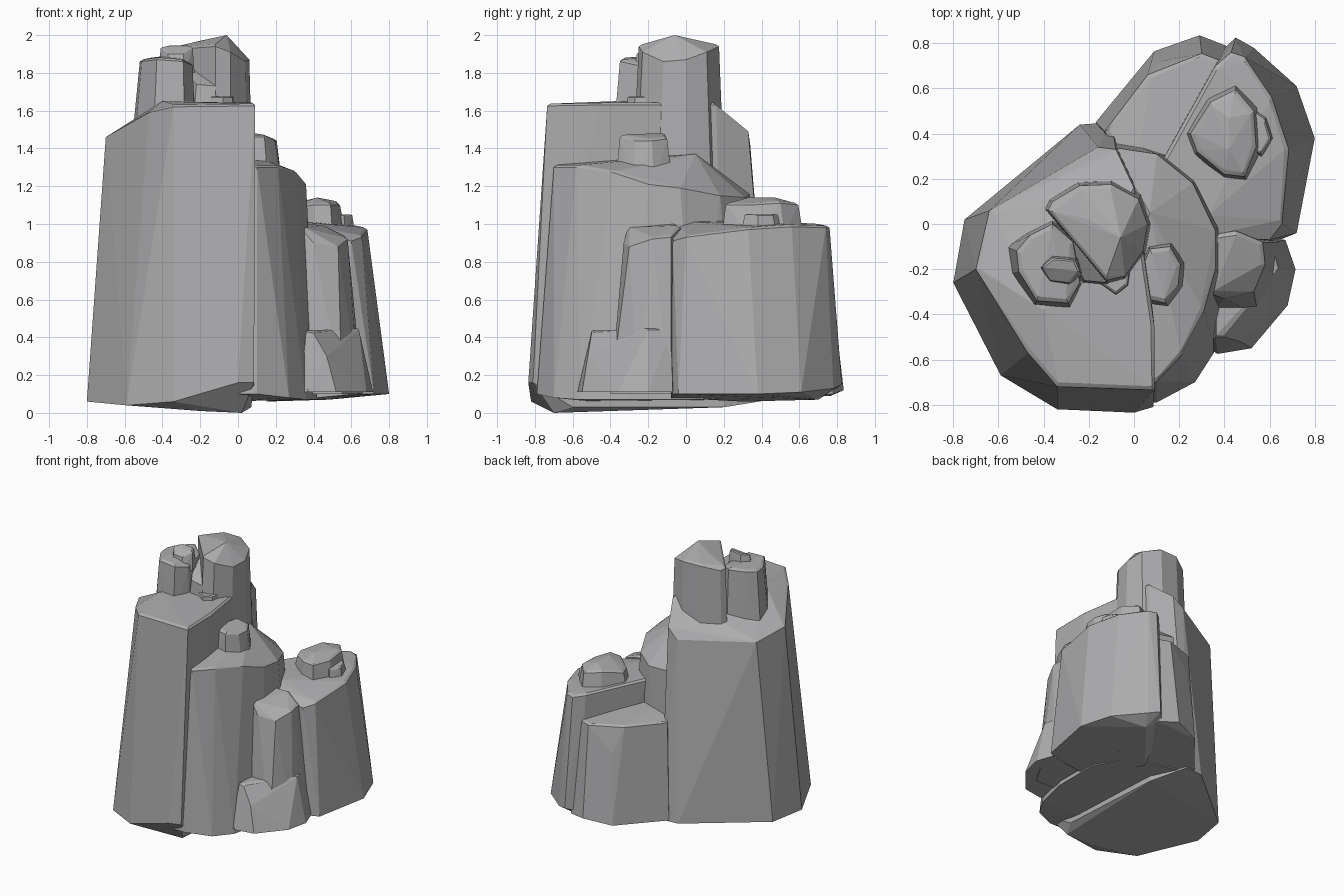
import bpy, bmesh
from mathutils import Vector

stone = bpy.data.materials.new("grey stone")
stone.diffuse_color = (0.42, 0.42, 0.43, 1)


def pillar(name, base, top, chamfer=0.02, extra=()):
    """Faceted rock: hull of a base ring, a top ring and a slightly raised inner top ring."""
    top = [Vector(p) for p in top]
    mid = sum(top, Vector()) / len(top)
    points = [Vector(p) for p in base] + top + [Vector(p) for p in extra]
    for p in top:
        step = (mid - p).to_2d().normalized() * chamfer
        points.append(p + Vector((step.x, step.y, chamfer * 0.6)))
    bm = bmesh.new()
    for p in points:
        bm.verts.new(p)
    hull = bmesh.ops.convex_hull(bm, input=bm.verts[:])
    loose = [v for v in bm.verts if not v.link_faces]
    bmesh.ops.delete(bm, geom=loose, context='VERTS')
    bmesh.ops.dissolve_limit(bm, angle_limit=0.05, verts=bm.verts[:], edges=bm.edges[:])
    bmesh.ops.recalc_face_normals(bm, faces=bm.faces[:])
    mesh = bpy.data.meshes.new(name)
    bm.to_mesh(mesh)
    bm.free()
    mesh.materials.append(stone)
    bpy.context.collection.objects.link(bpy.data.objects.new(name, mesh))


def flat(z, *xy):
    return [(x, y, z) for x, y in xy]


# Tall front-left column with a sloping back shoulder
pillar("main_column",
       [(-.80, -.26, .06), (-.59, -.67, .04), (-.34, -.82, .06), (0, -.835, .16), (.085, -.81, .16),
        (-.2, -.72, .01), (.02, -.70, 0), (.07, -.6, .03), (.02, .2, .03), (-.1, .45, .07),
        (-.24, .44, .07), (-.75, .02, .06)],
       [(-.70, -.20, 1.46), (-.47, -.57, 1.59), (-.34, -.72, 1.62), (.09, -.735, 1.625),
        (.09, -.45, 1.63), (.0, .16, 1.63), (-.08, .33, 1.49), (-.16, .34, 1.42), (-.64, .06, 1.42)],
       extra=[(-.40, -.38, 1.65)])

# Middle column on the right of it
pillar("right_column",
       [(.0, -.79, .10), (.10, -.79, .10), (.27, -.70, .08), (.36, -.56, .07), (.42, -.30, .07),
        (.42, .05, .07), (.28, .28, .07), (-.1, .40, .07), (-.1, -.5, .06)],
       [(.0, -.70, 1.31), (.10, -.70, 1.30), (.21, -.58, 1.30), (.31, -.38, 1.27), (.36, -.20, 1.21),
        (.36, -.03, 1.19), (.26, .18, 1.15), (.10, .31, 1.14), (-.1, .34, 1.16), (-.1, -.5, 1.33)],
       extra=[(.07, .05, 1.37), (.10, -.30, 1.345)])

# Back-right column
pillar("back_column",
       [(.30, .0, .08), (.42, -.08, .08), (.62, -.08, .10), (.72, -.04, .10), (.80, .38, .10),
        (.72, .61, .11), (.53, .78, .13), (.45, .825, .15), (.38, .76, .12), (.15, .30, .06),
        (.48, .70, .07)],
       [(.32, .02, 1.0), (.38, -.06, .97), (.60, -.07, .91), (.655, .0, .93), (.685, .33, .97),
        (.61, .56, .985), (.49, .74, .98), (.43, .76, .98), (.36, .70, .99), (.12, .27, 1.01)])

# Lower shelf at the back
pillar("back_shelf",
       [(-.17, .45, .08), (.09, .765, .09), (.29, .835, .12), (.43, .78, .10), (.40, .3, .07), (.0, .2, .07)],
       [(-.13, .41, .80), (.06, .66, .81), (.10, .63, .81), (.20, .66, .81), (.30, .755, .80), (.39, .72, .80),
        (.38, .3, .84), (.0, .2, .84)],
       extra=[(.12, .72, .62)])

# Slender column and low block in the right-hand corner
pillar("corner_column",
       flat(.10, (.34, -.40), (.55, -.40), (.64, -.25), (.66, -.08), (.5, .0), (.34, .0)),
       [(.34, -.31, .97), (.40, -.33, .90), (.53, -.30, .88), (.58, -.18, .92), (.57, -.08, .93),
        (.45, -.03, .98), (.34, -.05, .99)])
pillar("corner_block",
       flat(.11, (.33, -.55), (.37, -.575), (.52, -.55), (.68, -.36), (.715, -.20), (.67, -.07), (.35, -.05)),
       [(.36, -.50, .43), (.40, -.50, .42), (.57, -.28, .43), (.64, -.20, .44), (.61, -.08, .44), (.36, -.06, .44)],
       chamfer=.01, extra=[(.47, -.52, .30), (.62, -.32, .30)])

# Summit tower
pillar("summit_tower",
       flat(1.30, (-.40, .07), (-.38, .11), (-.25, .19), (-.10, .20), (.03, .13), (.075, .0),
            (.05, -.14), (-.04, -.26), (-.12, -.28)),
       [(-.38, .06, 1.92), (-.36, .10, 1.91), (-.24, .17, 1.94), (-.10, .175, 1.94), (.02, .11, 1.91),
        (.06, .0, 1.87), (.04, -.12, 1.86), (-.04, -.23, 1.91), (-.12, -.25, 1.94)],
       extra=[(-.06, -.06, 2.0), (-.2, .02, 1.97)])

# Small stones around the summit
pillar("left_spire",
       flat(1.40, (-.565, -.10), (-.55, -.22), (-.45, -.37), (-.28, -.39), (-.225, -.27), (-.25, -.06),
            (-.36, .02), (-.48, -.04)),
       [(-.52, -.12, 1.86), (-.51, -.21, 1.86), (-.43, -.34, 1.87), (-.29, -.35, 1.86), (-.24, -.26, 1.84),
        (-.27, -.08, 1.86), (-.36, .0, 1.88), (-.46, -.05, 1.87)])
pillar("left_spire_cap",
       flat(1.80, (-.42, -.19), (-.38, -.26), (-.28, -.28), (-.23, -.22), (-.25, -.15), (-.36, -.13)),
       [(-.41, -.19, 1.93), (-.37, -.25, 1.90), (-.29, -.26, 1.90), (-.24, -.21, 1.93), (-.26, -.16, 1.94),
        (-.36, -.15, 1.94)], chamfer=.01)
pillar("inner_stone",
       flat(1.50, (-.30, -.16), (-.24, -.27), (-.11, -.28), (-.05, -.2), (-.2, -.0), (-.3, -.05)),
       [(-.28, -.14, 1.80), (-.22, -.25, 1.74), (-.12, -.26, 1.73), (-.07, -.2, 1.75), (-.19, -.02, 1.84),
        (-.28, -.06, 1.84)], chamfer=.01)
pillar("foot_stone",
       flat(1.50, (-.17, -.27), (-.08, -.33), (-.01, -.28), (.0, -.18), (-.15, -.18)),
       flat(1.67, (-.15, -.26), (-.08, -.31), (-.03, -.27), (-.02, -.2), (-.14, -.2)), chamfer=.01)

# Stone on the right column
pillar("right_stone",
       flat(1.20, (.0, -.25), (.03, -.36), (.16, -.375), (.23, -.28), (.235, -.17), (.17, -.07), (.06, -.09)),
       [(.02, -.24, 1.46), (.05, -.33, 1.46), (.14, -.35, 1.46), (.195, -.27, 1.44), (.205, -.18, 1.44),
        (.16, -.10, 1.45), (.07, -.11, 1.47)])

# Stones on the back column
pillar("back_stone",
       flat(.95, (.22, .40), (.26, .30), (.40, .20), (.50, .19), (.57, .33), (.55, .52), (.45, .62), (.32, .56)),
       [(.25, .40, 1.08), (.28, .32, 1.08), (.40, .22, 1.10), (.49, .21, 1.10), (.54, .34, 1.10),
        (.53, .50, 1.11), (.45, .595, 1.10), (.34, .54, 1.11)], extra=[(.42, .47, 1.14), (.42, .33, 1.14)])
pillar("back_stone_chip",
       flat(.95, (.48, .34), (.57, .29), (.62, .38), (.59, .48), (.52, .52)),
       flat(1.045, (.49, .35), (.56, .31), (.605, .38), (.58, .46), (.52, .50)), chamfer=.01)
